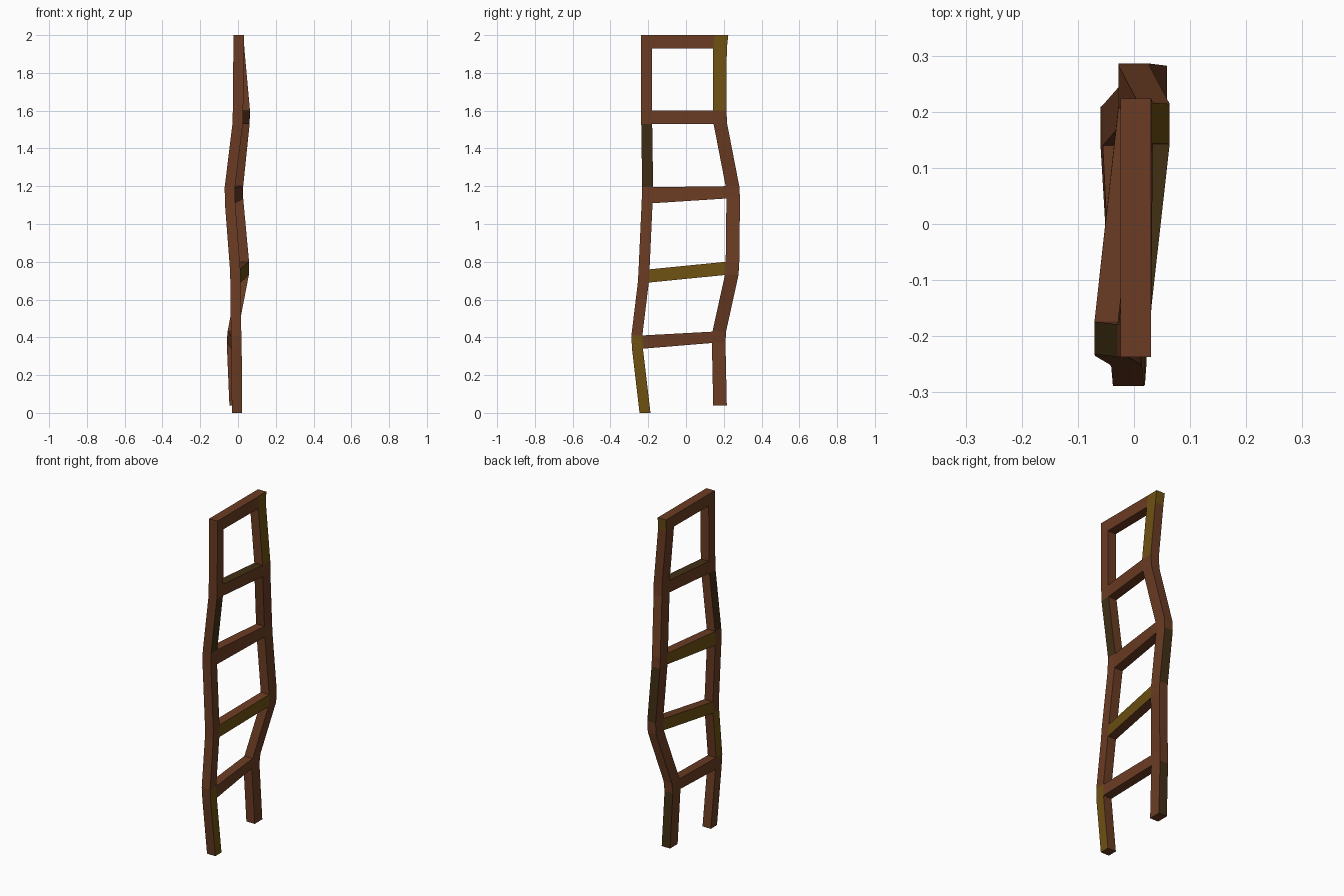
import bpy
import bmesh

if "Cube" in bpy.data.objects:
    bpy.data.objects.remove(bpy.data.objects["Cube"], do_unlink=True)


def make_material(name, rgb):
    mat = bpy.data.materials.new(name)
    mat.use_nodes = True
    color = (*rgb, 1)
    mat.diffuse_color = color
    mat.node_tree.nodes["Principled BSDF"].inputs["Base Color"].default_value = color
    return mat


BROWN, OLIVE, DARK = range(3)
MATERIALS = [
    make_material("brown_wood", (.145, .045, .017)),
    make_material("olive_wood", (.155, .082, .006)),
    make_material("dark_wood", (.055, .029, .007)),
]
SIDES = ("front", "left", "back", "right")
HALF_WIDTH = .0275


def ring(z, x, y, half_depth):
    """Four corners of a post section, going round from front right."""
    w, d = HALF_WIDTH, half_depth
    return [(x - w, y - d, z), (x + w, y - d, z), (x + w, y + d, z), (x - w, y + d, z)]


def build_beam(name, rings, side_names, paint):
    """Join four-cornered rings into a closed beam; paint maps (segment, side) to a colour."""
    bm = bmesh.new()
    loops = [[bm.verts.new(co) for co in r] for r in rings]
    bm.faces.new(loops[0][::-1])
    bm.faces.new(loops[-1])
    for seg, (a, b) in enumerate(zip(loops, loops[1:])):
        for i, side in enumerate(side_names):
            j = (i + 1) % 4
            face = bm.faces.new((a[i], a[j], b[j], b[i]))
            face.material_index = paint.get((seg, side), BROWN)
    bmesh.ops.recalc_face_normals(bm, faces=bm.faces)
    mesh = bpy.data.meshes.new(name)
    bm.to_mesh(mesh)
    bm.free()
    for mat in MATERIALS:
        mesh.materials.append(mat)
    obj = bpy.data.objects.new(name, mesh)
    bpy.context.collection.objects.link(obj)
    return obj


# Crooked post paths: foot, then the bottom and top of each rung joint (z, x, y)
front_path = [
    (0, -.005, -.217),
    (.34, -.008, -.257), (.41, -.01, -.26),
    (.69, -.013, -.226), (.76, -.015, -.222),
    (1.11, -.042, -.206), (1.195, -.043, -.203),
    (1.53, -.002, -.208), (1.6, 0, -.208),
    (1.93, .003, -.208), (2, .003, -.208),
]
back_path = [
    (.04, -.018, .18),
    (.37, -.032, .173), (.43, -.028, .176),
    (.73, .03, .242), (.8, .031, .246),
    (1.135, 0, .25), (1.2, 0, .246),
    (1.53, .034, .182), (1.6, .036, .178),
    (1.93, .006, .18), (2, .003, .188),
]
front_rings = [ring(*p, .029) for p in front_path]
back_rings = [ring(*p, .036) for p in back_path]

# Posts
build_beam("front_post", front_rings, SIDES, {
    (0, "left"): OLIVE, (1, "left"): OLIVE, (2, "right"): OLIVE,
    (6, "left"): DARK, (6, "right"): DARK,
})
build_beam("back_post", back_rings, SIDES, {
    (0, "back"): DARK, (4, "back"): DARK,
    (8, "left"): OLIVE, (9, "left"): OLIVE, (9, "back"): OLIVE,
})

# Rungs span the inner faces of the two posts at each joint
rung_paint = [
    {},
    {(0, "left"): OLIVE, (0, "right"): OLIVE},
    {(0, "right"): OLIVE},
    {(0, "top"): DARK},
    {},
]
for k, paint in enumerate(rung_paint):
    lo, hi = 2 * k + 1, 2 * k + 2
    f_lo, f_hi, b_lo, b_hi = front_rings[lo], front_rings[hi], back_rings[lo], back_rings[hi]
    ends = [
        [f_lo[3], f_lo[2], f_hi[2], f_hi[3]],
        [b_lo[0], b_lo[1], b_hi[1], b_hi[0]],
    ]
    build_beam(f"rung_{k + 1}", ends, ("bottom", "left", "top", "right"), paint)
